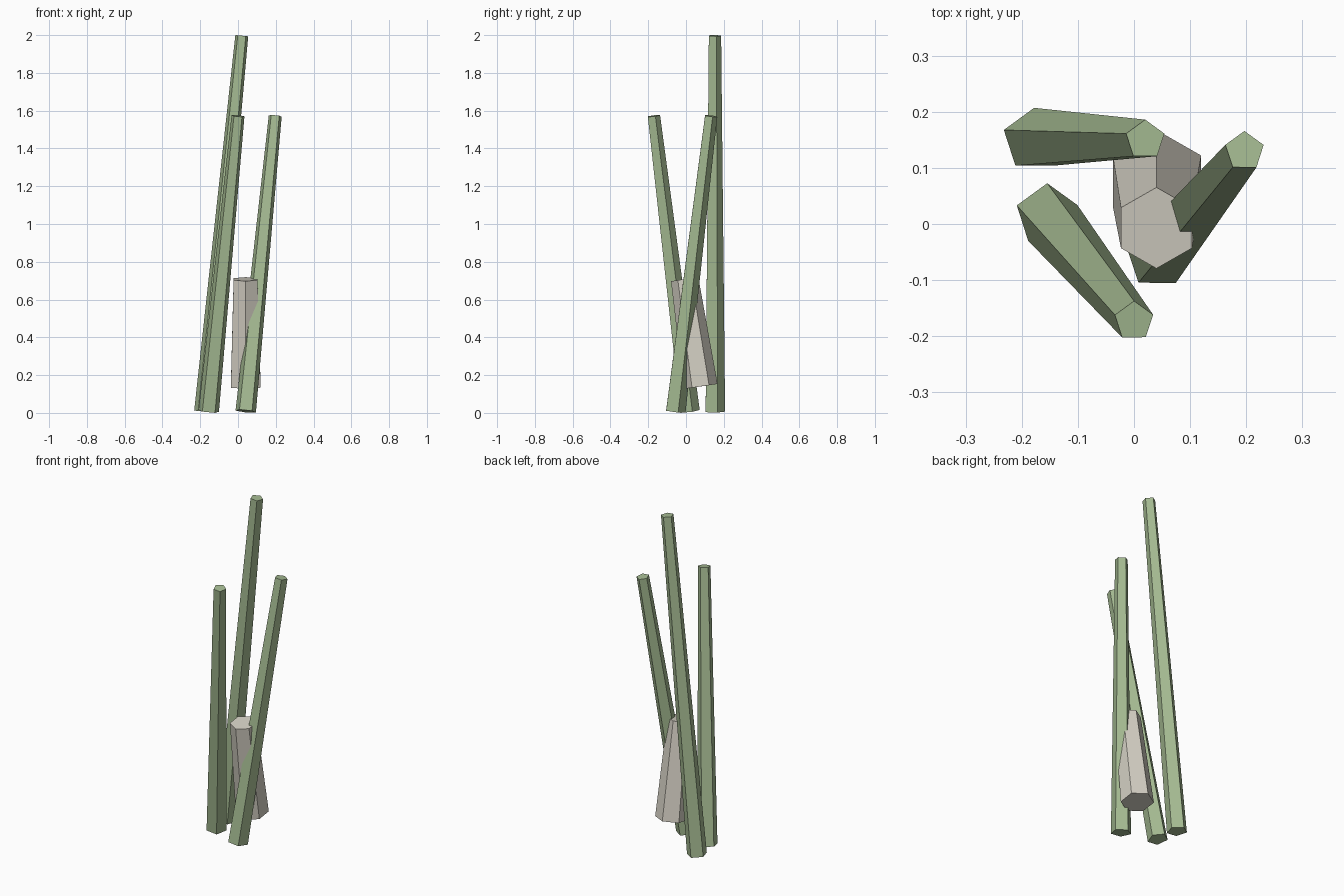
import bpy, bmesh
from mathutils import Vector

if "Cube" in bpy.data.objects:
    bpy.data.objects.remove(bpy.data.objects["Cube"])


def material(name, color):
    mat = bpy.data.materials.new(name)
    mat.diffuse_color = color
    mat.use_nodes = True
    mat.node_tree.nodes["Principled BSDF"].inputs["Base Color"].default_value = mat.diffuse_color
    return mat


def tapered_prism(name, sides, base, tip, r_base, r_tip, mat):
    """Flat-faced capped prism whose axis runs from base to tip."""
    base, tip = Vector(base), Vector(tip)
    axis = tip - base
    bm = bmesh.new()
    bmesh.ops.create_cone(bm, cap_ends=True, segments=sides,
                          radius1=r_base, radius2=r_tip, depth=axis.length)
    mesh = bpy.data.meshes.new(name)
    bm.to_mesh(mesh)
    bm.free()
    mesh.materials.append(mat)
    obj = bpy.data.objects.new(name, mesh)
    obj.location = (base + tip) / 2
    obj.rotation_mode = 'QUATERNION'
    obj.rotation_quaternion = Vector((0, 0, 1)).rotation_difference(axis)
    bpy.context.collection.objects.link(obj)
    return obj


green = material("stalk_green", (0.38, 0.50, 0.29, 1))
stone = material("pale_stone", (0.66, 0.63, 0.55, 1))

# Three leaning five-sided stalks
stalks = {
    "tall_stalk": ((-0.178, 0.150, 0.007), (0.020, 0.150, 1.997)),
    "front_stalk": ((-0.155, 0.016, 0.009), (0.000, -0.173, 1.572)),
    "right_stalk": ((0.041, -0.059, 0.009), (0.197, 0.130, 1.572)),
}
for name, (base, tip) in stalks.items():
    tapered_prism(name, 5, base, tip, 0.057, 0.036, green)

# Six-sided core piece between the stalks, tipped towards the front
tapered_prism("core_spike", 6, (0.041, 0.077, 0.140), (0.040, -0.007, 0.708),
              0.091, 0.073, stone)
